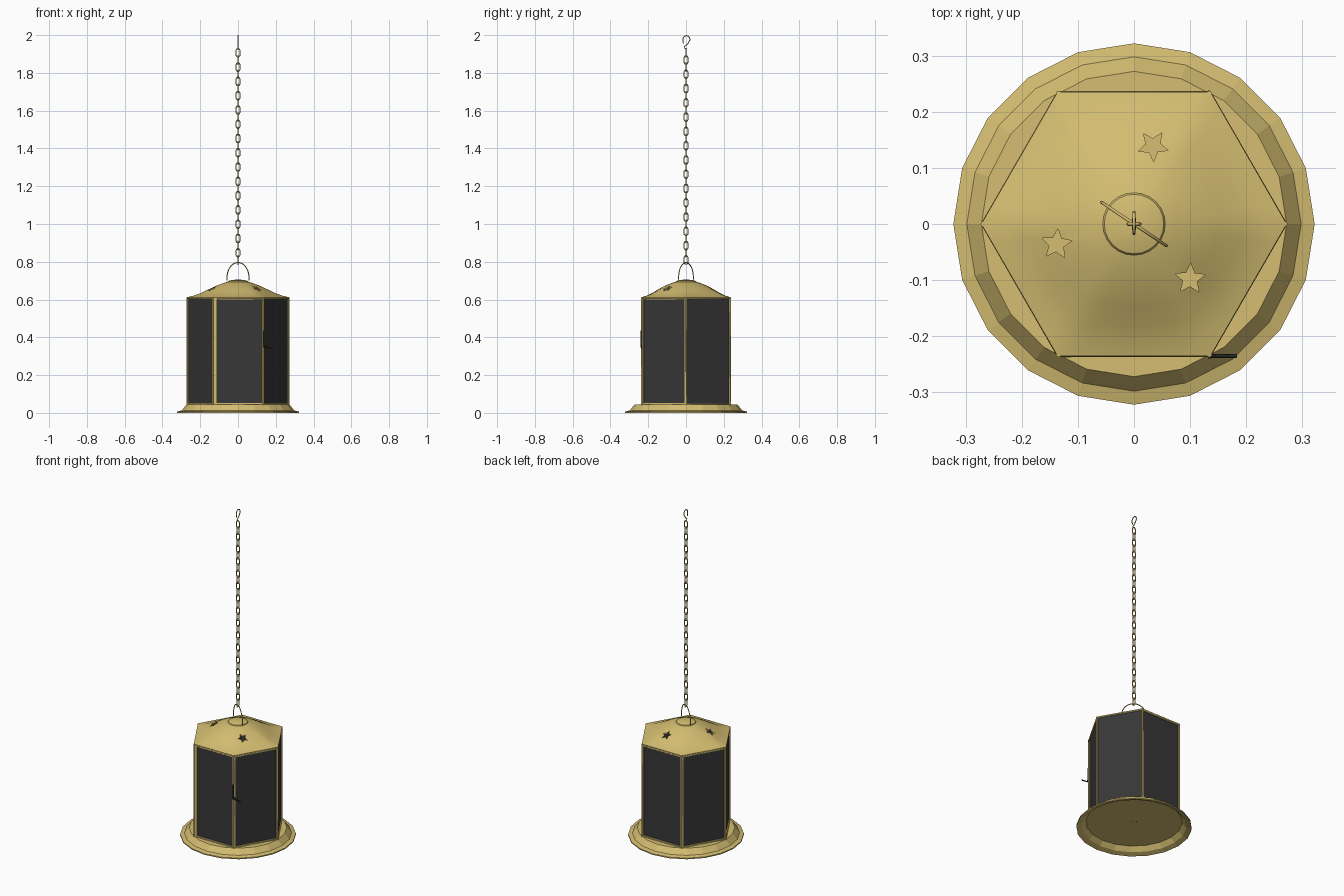
import bpy, bmesh
from math import sin, cos, pi, radians, sqrt
from mathutils import Vector

cube = bpy.data.objects.get("Cube")
if cube:
    bpy.data.objects.remove(cube, do_unlink=True)


def material(name, rgb):
    m = bpy.data.materials.new(name)
    m.use_nodes = True
    color = (*rgb, 1)
    m.diffuse_color = color
    m.node_tree.nodes["Principled BSDF"].inputs["Base Color"].default_value = color
    return m


gold = material("antique gold", (0.66, 0.51, 0.165))
glass = material("smoked glass", (0.038, 0.038, 0.038))
iron = material("dark iron", (0.02, 0.02, 0.018))


def finish(name, bm, *mats, smooth=None):
    mesh = bpy.data.meshes.new(name)
    bm.to_mesh(mesh)
    bm.free()
    for m in mats:
        mesh.materials.append(m)
    ob = bpy.data.objects.new(name, mesh)
    bpy.context.collection.objects.link(ob)
    if smooth:
        activate(ob)
        bpy.ops.object.shade_smooth_by_angle(angle=radians(smooth))
    return ob


def activate(ob):
    bpy.ops.object.select_all(action='DESELECT')
    ob.select_set(True)
    bpy.context.view_layer.objects.active = ob


def apply_modifier(ob, kind, **settings):
    mod = ob.modifiers.new(kind.title(), kind)
    for key, value in settings.items():
        setattr(mod, key, value)
    activate(ob)
    bpy.ops.object.modifier_apply(modifier=mod.name)


def bridge(bm, a, b):
    n = len(a)
    return [bm.faces.new((a[i], a[(i + 1) % n], b[(i + 1) % n], b[i])) for i in range(n)]


def lathe(name, profile, sides, mat, smooth=None):
    bm = bmesh.new()
    rings = [[bm.verts.new((r * sin(2 * pi * i / sides), r * cos(2 * pi * i / sides), z))
              for i in range(sides)] for r, z in profile]
    for a, b in zip(rings, rings[1:]):
        bridge(bm, a, b)
    bm.faces.new(rings[0])
    bm.faces.new(rings[-1])
    bmesh.ops.recalc_face_normals(bm, faces=bm.faces)
    return finish(name, bm, mat, smooth=smooth)


def box(name, center, size, mat):
    bm = bmesh.new()
    bmesh.ops.create_cube(bm, size=1)
    bmesh.ops.scale(bm, vec=size, verts=bm.verts)
    bmesh.ops.translate(bm, vec=center, verts=bm.verts)
    return finish(name, bm, mat)


def wire(name, paths, radius, mat, closed=False):
    curve = bpy.data.curves.new(name, 'CURVE')
    curve.dimensions = '3D'
    curve.bevel_depth = radius
    curve.bevel_resolution = 1
    curve.use_fill_caps = True
    for path in paths:
        spline = curve.splines.new('POLY')
        spline.points.add(len(path) - 1)
        for p, co in zip(spline.points, path):
            p.co = (*co, 1)
        spline.use_cyclic_u = closed
    curve.materials.append(mat)
    ob = bpy.data.objects.new(name, curve)
    bpy.context.collection.objects.link(ob)


# Base tray: flared dish, hollow underneath
lathe("base_tray", [(0.268, 0.036), (0.292, 0.01), (0.322, 0.0), (0.322, 0.007),
                    (0.298, 0.013), (0.272, 0.045)], 20, gold)
lathe("base_drain", [(0.018, 0.032), (0.018, 0.04)], 6, gold)

# Hexagonal body with recessed glass in every side
R, LOW, HIGH = 0.272, 0.042, 0.61
corners = [Vector((R * cos(i * pi / 3), R * sin(i * pi / 3), 0)) for i in range(6)]
bm = bmesh.new()
rings = [[bm.verts.new((c.x, c.y, z)) for c in corners] for z in (LOW, HIGH)]
sides = bridge(bm, *rings)
for f in sides:
    bmesh.ops.inset_individual(bm, faces=[f], thickness=0.014)
for f in sides:
    f.material_index = 1
for f in bmesh.ops.inset_individual(bm, faces=sides, thickness=0.001, depth=-0.006)["faces"]:
    f.material_index = 0
body = finish("body_frame", bm, gold, glass)
apply_modifier(body, 'SOLIDIFY', thickness=0.006, offset=-1)

# Top and bottom rails, corner beads
for name, z in (("bottom_rail", LOW + 0.004), ("top_rail", HIGH - 0.004)):
    wire(name, [[(c.x * 0.99, c.y * 0.99, z) for c in corners]], 0.004, gold, closed=True)
for i, c in enumerate(corners):
    wire(f"corner_bead_{i + 1}", [[(c.x * 0.988, c.y * 0.988, z) for z in (LOW, HIGH)]], 0.005, gold)

# Front door: wider hinge stile and a lever latch
FRONT = -R * sqrt(3) / 2
box("door_hinge_stile", (-0.12, FRONT, 0.326), (0.016, 0.004, 0.56), gold)
box("latch_plate", (0.135, FRONT - 0.001, 0.39), (0.007, 0.006, 0.09), iron)
wire("latch_lever", [[(0.135, FRONT, 0.36), (0.145, FRONT, 0.346), (0.183, FRONT, 0.343)]], 0.0035, iron)

# Bell-shaped roof: hexagonal eave blending into a round crown
SEG = 48
profile = [(1, 0.612), (0.88, 0.62), (0.75, 0.633), (0.6, 0.653), (0.45, 0.672),
           (0.3, 0.687), (0.2, 0.695), (0.1, 0.701), (0.03, 0.703)]
bm = bmesh.new()
rings = []
for t, z in profile:
    ring = []
    for i in range(SEG):
        a = 2 * pi * i / SEG
        hexagon = R * cos(pi / 6) / cos(a % (pi / 3) - pi / 6)
        blend = min(1, max(0, (t - 0.3) / 0.7))
        r = t * (blend * hexagon + (1 - blend) * R * 0.95)
        ring.append(bm.verts.new((r * cos(a), r * sin(a), z)))
    rings.append(ring)
for a, b in zip(rings, rings[1:]):
    bridge(bm, a, b)
bm.faces.new(rings[-1])
roof = finish("roof", bm, gold)
apply_modifier(roof, 'SOLIDIFY', thickness=0.006, offset=-1)

# Star-shaped vents through the roof
for x, y, tilt in ((0.034, 0.139, -88), (-0.138, -0.036, 85), (0.1, -0.098, 88)):
    bm = bmesh.new()
    rings = []
    for z in (0.55, 0.8):
        rings.append([bm.verts.new((x + r * cos(a), y + r * sin(a), z))
                      for k in range(10)
                      for r, a in [((0.028, 0.013)[k % 2], radians(tilt) + k * pi / 5)]])
    bridge(bm, *rings)
    for ring in rings:
        bm.faces.new(ring)
    bmesh.ops.recalc_face_normals(bm, faces=bm.faces)
    cutter = finish("star_cutter", bm, gold)
    cutter.hide_render = True
    apply_modifier(roof, 'BOOLEAN', operation='DIFFERENCE', solver='EXACT', object=cutter)
    bpy.data.objects.remove(cutter, do_unlink=True)
activate(roof)
bpy.ops.object.shade_smooth_by_angle(angle=radians(30))

# Crown cap and swinging bail
lathe("crown_cap", [(0.057, 0.692), (0.053, 0.698), (0.035, 0.703), (0.01, 0.706)], 24, gold, smooth=40)
bail = []
for i in range(25):
    a = pi * (-0.06 + 1.12 * i / 24)
    bail.append((0.058 * cos(a), -0.039 * cos(a), 0.717 + 0.079 * sin(a)))
wire("bail_handle", [bail], 0.0028, gold)


# Chain of links turned a quarter each time
def link(z, sideways):
    pts = []
    for i in range(16):
        a = 2 * pi * i / 16
        w = 0.0105 * cos(a)
        h = 0.0145 * sin(a) + (0.0085 if sin(a) >= 0 else -0.0085)
        pts.append((0, w, z + h) if sideways else (w, 0, z + h))
    return pts


PITCH = 0.0378
wire("hanging_chain", [link(0.81 + i * PITCH, i % 2 == 0) for i in range(30)], 0.0032, gold, closed=True)

# Open hook at the top
hook = [(0, 0.004, 1.925), (0, -0.006, 1.93), (0, -0.008, 1.94), (0, 0.006, 1.95), (0, 0.014, 1.962)]
for i in range(13):
    a = pi * 1.12 * i / 12
    hook.append((0, 0.002 + 0.019 * cos(a), 1.975 + 0.022 * sin(a)))
hook.append((0, -0.013, 1.955))
wire("top_hook", [hook], 0.003, gold)
